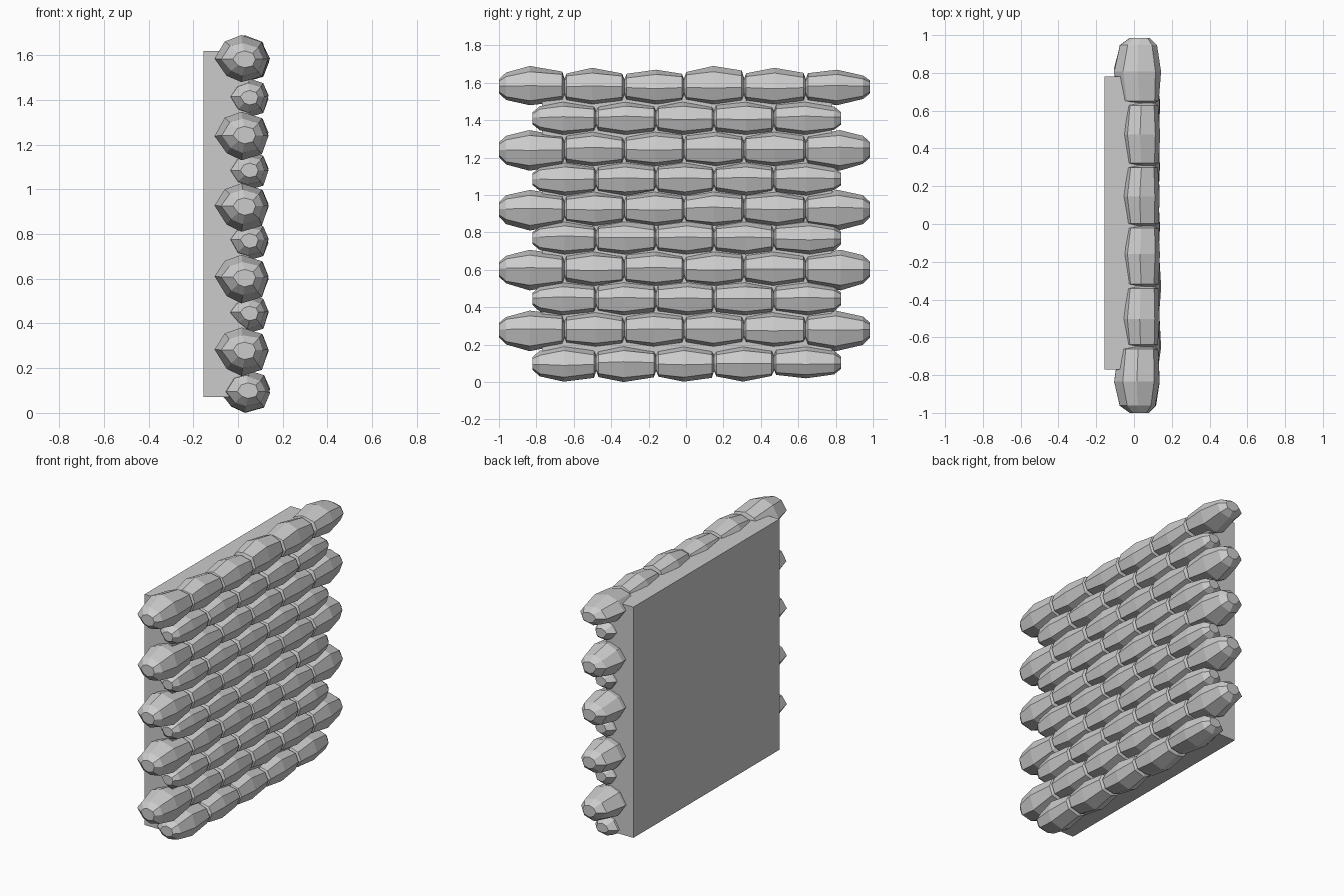
import bpy, bmesh, random

if "Cube" in bpy.data.objects:
    bpy.data.objects.remove(bpy.data.objects["Cube"])

random.seed(7)

stone_grey = bpy.data.materials.new("stone grey")
stone_grey.diffuse_color = (0.6, 0.6, 0.6, 1)
stone_grey.use_nodes = True
stone_grey.node_tree.nodes["Principled BSDF"].inputs["Base Color"].default_value = stone_grey.diffuse_color

# Eight-sided stone cross-section as (x, z) fractions
SECTION = [(1, 0), (0.76, 0.72), (0, 1), (-0.62, 0.74),
           (-1, 0), (-0.55, -0.72), (0, -1), (0.76, -0.76)]


def finish(bm, name):
    bmesh.ops.recalc_face_normals(bm, faces=bm.faces)
    mesh = bpy.data.meshes.new(name)
    bm.to_mesh(mesh)
    bm.free()
    mesh.materials.append(stone_grey)
    obj = bpy.data.objects.new(name, mesh)
    bpy.context.collection.objects.link(obj)
    return obj


def box(name, lo, hi):
    bm = bmesh.new()
    bmesh.ops.create_cube(bm, size=1)
    for v in bm.verts:
        v.co = [(a + b) / 2 + c * (b - a) for a, b, c in zip(lo, hi, v.co)]
    return finish(bm, name)


def end_rings(y, side, free):
    """Rings (y, x scale, z scale) from the tip inwards."""
    if free:
        return [(y, 0.42, 0.36), (y - side * 0.038, 0.78, 0.70)]
    return [(y, 0.50, 0.42), (y - side * 0.012, 0.86, 0.74)]


def add_stone(bm, y0, y1, z, x0, x1, up, down, free0, free1):
    """Chunky stone lofted along y, with slightly uneven corners."""
    mid = (y0 + y1) / 2 + random.uniform(-0.015, 0.015)
    rings = end_rings(y0, -1, free0) + [(mid, 1, 1)] + end_rings(y1, 1, free1)[::-1]
    cx, rx = (x0 + x1) / 2, (x1 - x0) / 2
    lean = random.uniform(-0.012, 0.012)
    loops = []
    for k, (y, sx, sz) in enumerate(rings):
        shift = (1 - sx) * rx * 0.45       # keep the outer face fairly flat
        if (k < 2 and free0) or (k > 2 and free1):
            shift *= 0.4
        loop = []
        for px, pz in SECTION:
            h = up if pz > 0 else down
            # only the shoulders are uneven, extremes stay on the grid
            j = random.uniform(-0.006, 0.006) if k in (1, 3) else 0
            dz = lean * (1 if k == 2 else 0.5) if abs(px) > 0.9 else j
            loop.append(bm.verts.new((cx + shift + px * rx * sx + j * 0.5, y,
                                      z + pz * h * sz + dz)))
        loops.append(loop)
    for a, b in zip(loops, loops[1:]):
        for i in range(8):
            n = (i + 1) % 8
            bm.faces.new((a[i], a[n], b[n], b[i]))
    bm.faces.new(loops[0])
    bm.faces.new(loops[-1])


# Flat backing slab
box("backing_slab", (-0.155, -0.77, 0.07), (0.05, 0.78, 1.62))

# Staggered courses of stones
ROW_Z = [0.10, 0.28, 0.445, 0.605, 0.77, 0.925, 1.085, 1.245, 1.41, 1.58]
LONG = [-1.0, -0.65, -0.33, -0.01, 0.31, 0.64, 0.985]
SHORT = [-0.82, -0.48, -0.16, 0.15, 0.47, 0.83]

for row, z in enumerate(ROW_Z):
    long_row = row % 2 == 1
    joints = LONG if long_row else SHORT
    bm = bmesh.new()
    last = len(joints) - 2
    for i in range(last + 1):
        f0, f1 = i == 0, i == last
        back = (-0.105 if f0 or f1 else -0.075) if long_row else -0.055
        up = 0.098 if long_row else 0.090
        down = 0.095 if long_row else 0.090
        if long_row and (f0 or f1):
            up, down = 0.102, 0.115
        if row == 0:
            back, up, down = -0.08, 0.095, random.choice((0.08, 0.098))
        if row == 9:
            up, down = random.choice((0.09, 0.1, 0.11)), 0.10
        if row == 0 and i == 1:
            down = 0.10
        front = 0.136 + (random.uniform(-0.002, 0.008) if row in (0, 9) else 0)
        add_stone(bm, joints[i], joints[i + 1], z, back, front, up, down, f0, f1)
    finish(bm, f"stone_course_{row + 1}")
